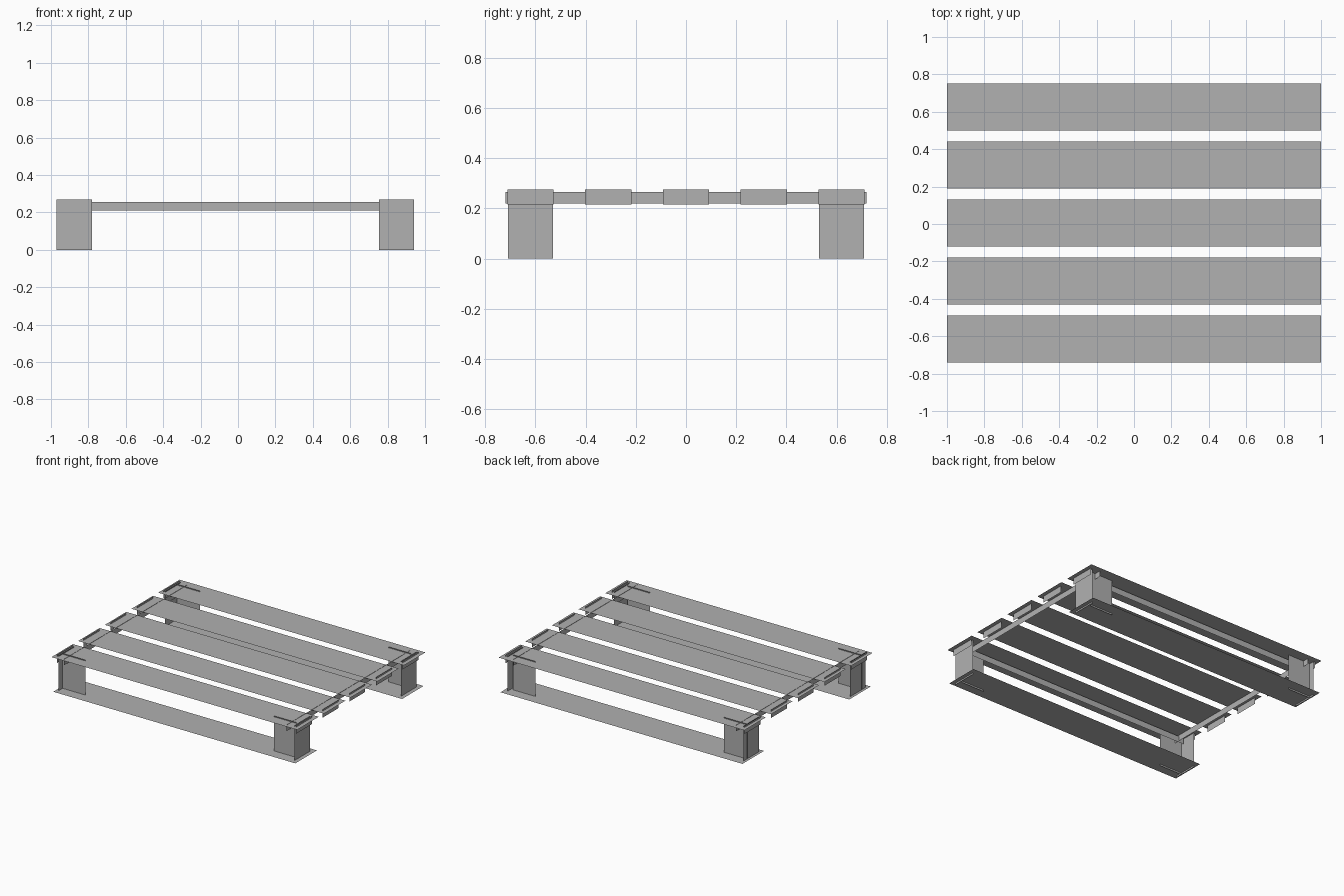
import bpy
from mathutils import Vector

if "Cube" in bpy.data.objects:
    bpy.data.objects.remove(bpy.data.objects["Cube"], do_unlink=True)

grey = bpy.data.materials.new("plain_grey")
grey.use_nodes = True
grey.diffuse_color = (0.44, 0.44, 0.44, 1)
grey.node_tree.nodes["Principled BSDF"].inputs["Base Color"].default_value = (0.44, 0.44, 0.44, 1)


def sheet(name, low, high):
    """A flat rectangle between two corners that share one coordinate."""
    low, high = Vector(low), Vector(high)
    size = high - low
    flat = min(range(3), key=lambda i: size[i])
    a, b = (flat + 1) % 3, (flat + 2) % 3
    corners = []
    for s, t in ((0, 0), (1, 0), (1, 1), (0, 1)):
        p = low.copy()
        p[a] += s * size[a]
        p[b] += t * size[b]
        corners.append(p)
    mesh = bpy.data.meshes.new(name)
    mesh.from_pydata(corners, [], [(0, 1, 2, 3)])
    mesh.materials.append(grey)
    obj = bpy.data.objects.new(name, mesh)
    bpy.context.collection.objects.link(obj)
    return obj


# Deck boards with a small cap near each end
for i in range(5):
    y = 0.005 + (i - 2) * 0.31
    sheet(f"deck_board_{i}", (-1, y - 0.125, 0.263), (1, y + 0.125, 0.263))
    cap_y = (i - 2) * 0.31
    for side, x in (("left", 0.97), ("right", -0.975)):
        sheet(f"{side}_board_cap_{i}", (x, cap_y - 0.092, 0.215), (x, cap_y + 0.092, 0.275))

# Bottom boards and long rails, front and back
for end, y, rail_y in (("front", -0.615, -0.62), ("back", 0.625, 0.63)):
    sheet(f"{end}_bottom_board", (-0.985, y - 0.125, 0.012), (0.985, y + 0.125, 0.012))
    sheet(f"{end}_rail", (-0.95, rail_y, 0.21), (0.93, rail_y, 0.255))

# Cross rails under the deck
for side, x in (("left", 0.9), ("right", -0.91)):
    sheet(f"{side}_cross_rail", (x, -0.72, 0.22), (x, 0.72, 0.265))

# Corner legs, each made of two crossing sheets
for side, x0, x1, side_x in (("left", 0.755, 0.94, 0.955), ("right", -0.97, -0.78, -0.965)):
    for end, sign, face_y in (("front", -1, -0.66), ("back", 1, 0.67)):
        sheet(f"{end}_{side}_leg_face", (x0, face_y, 0), (x1, face_y, 0.27))
        mid = sign * 0.62
        sheet(f"{end}_{side}_leg_side", (side_x, mid - 0.09, 0), (side_x, mid + 0.09, 0.27))
